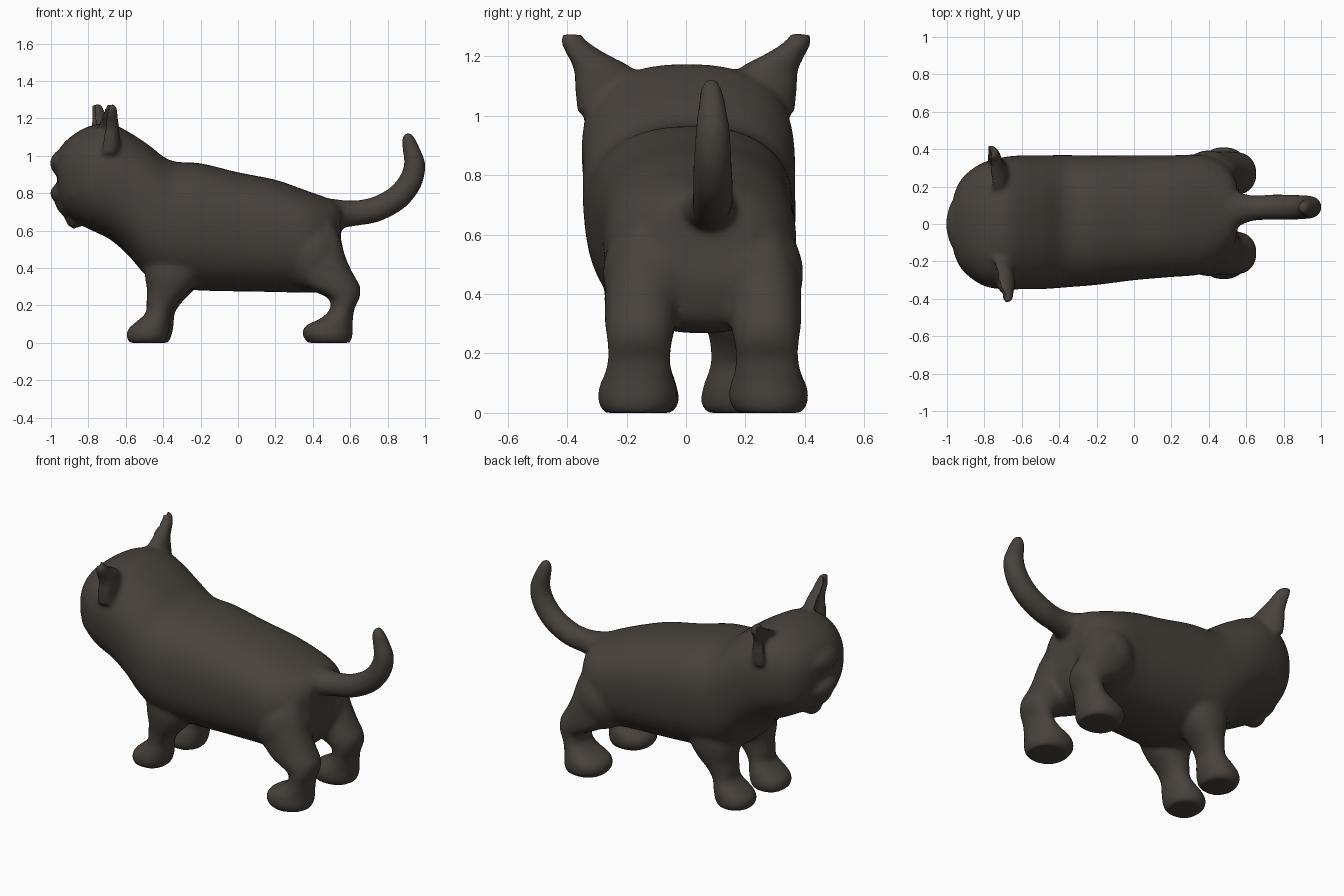
import bpy, bmesh, math
from mathutils import Vector, Matrix

N = 48  # points per ring
bm = bmesh.new()


def catmull(p, steps=5):
    """Smooth a list of equal-length number rows."""
    out = []
    for i in range(len(p) - 1):
        a, b, c, d = p[max(i - 1, 0)], p[i], p[i + 1], p[min(i + 2, len(p) - 1)]
        for s in range(steps):
            t = s / steps
            out.append([0.5 * (2 * q + (r - o) * t + (2 * o - 5 * q + 4 * r - w) * t * t
                               + (3 * q - o - 3 * r + w) * t ** 3)
                        for o, q, r, w in zip(a, b, c, d)])
    return out + [list(p[-1])]


def loft(rings, power=2.0, egg=0.0, dent=0.0):
    """Closed skin over rings (centre, axis U, axis V); egg widens the +V side, dent hollows the -V side."""
    rows = catmull([[*c, *u, *v] for c, u, v in rings])
    loops = []
    for r in rows:
        c, u, v = Vector(r[0:3]), Vector(r[3:6]), Vector(r[6:9])
        loop = []
        for k in range(N):
            a = 2 * math.pi * k / N
            ca, sa = math.cos(a), math.sin(a)
            x = math.copysign(abs(ca) ** (2 / power), ca) * (1 + egg * sa)
            y = math.copysign(abs(sa) ** (2 / power), sa)
            if sa < 0:
                y *= 1 - dent * sa * sa
            loop.append(bm.verts.new(c + u * x + v * y))
        loops.append(loop)
    for A, B in zip(loops, loops[1:]):
        for k in range(N):
            j = (k + 1) % N
            bm.faces.new((A[k], A[j], B[j], B[k]))
    bm.faces.new(loops[0])
    bm.faces.new(loops[-1])


def blob(c, r, tilt=0):
    m = Matrix.Translation(c) @ Matrix.Rotation(tilt, 4, 'Y') @ Matrix.Diagonal((*r, 1))
    bmesh.ops.create_uvsphere(bm, u_segments=32, v_segments=20, radius=1, matrix=m)


# Head and torso: x, bottom, top, centre y, half width
torso = [(-.965, .78, 1.02, .0, .15), (-.93, .70, 1.07, .0, .23), (-.87, .65, 1.12, .0, .29),
         (-.79, .605, 1.16, .0, .335), (-.68, .55, 1.172, .005, .355), (-.58, .46, 1.125, .01, .357),
         (-.48, .35, 1.06, .01, .357), (-.36, .295, .975, .015, .353), (-.2, .28, .96, .02, .345),
         (0, .275, .912, .033, .333), (.2, .272, .872, .042, .325), (.35, .268, .82, .05, .32),
         (.44, .275, .788, .06, .29), (.51, .32, .762, .07, .23), (.55, .43, .735, .075, .15)]
loft([((x, y, (b + t) / 2), (0, w, 0), (0, 0, (t - b) / 2)) for x, b, t, y, w in torso], 2.4, .06)

# Muzzle, jaw, chin tuft and jowls
blob((-.86, 0, .96), (.145, .20, .10))
blob((-.87, 0, .80), (.135, .18, .075))
blob((-.875, 0, .74), (.105, .14, .08), .3)
blob((-.875, 0, .67), (.05, .07, .06))
for s in (-1, 1):
    blob((-.85, s * .17, .82), (.08, .11, .10))

# Haunches
blob((.40, .215, .47), (.165, .18, .20))
blob((.40, -.10, .47), (.165, .18, .20))

# Legs: z, front x, rear x, half width
hind = [(0, .375, .60, .11), (.04, .345, .612, .133), (.09, .36, .612, .13), (.13, .44, .615, .115),
        (.18, .492, .622, .105), (.235, .485, .648, .108), (.27, .42, .655, .115),
        (.31, .35, .65, .12), (.38, .30, .61, .122), (.46, .27, .575, .12), (.56, .27, .545, .10),
        (.66, .30, .50, .06)]
fore = [(0, -.575, -.385, .10), (.03, -.588, -.37, .12), (.07, -.582, -.36, .12),
        (.11, -.54, -.355, .11), (.16, -.485, -.35, .095), (.22, -.482, -.31, .097),
        (.28, -.478, -.25, .11), (.36, -.49, -.20, .125), (.46, -.49, -.20, .12)]
for rows, y, y_top, dx in ((hind, .28, .255, 0), (hind, -.165, -.14, 0),
                           (fore, .17, .19, .012), (fore, -.145, -.15, -.008)):
    zmax = rows[-1][0]
    loft([((dx + (a + b) / 2, y + (y_top - y) * z / zmax, z), ((b - a) / 2, 0, 0), (0, w, 0))
          for z, a, b, w in rows], 2.2)

# Tail: x, y, z, radius, heading in degrees
tail = [(.40, .07, .66, .11, 0), (.50, .075, .685, .085, 0), (.57, .08, .69, .073, 3),
        (.64, .085, .695, .068, 6), (.74, .09, .715, .068, 18), (.85, .09, .775, .067, 38),
        (.92, .09, .86, .064, 62), (.945, .09, .95, .058, 88), (.927, .088, 1.03, .047, 105),
        (.908, .085, 1.09, .036, 112), (.90, .085, 1.12, .02, 115)]
loft([((x, y, z), (0, r * (1.5 if x < .52 else 1.2 if x < .6 else 1), 0),
       (-r * math.sin(math.radians(h)), 0, r * math.cos(math.radians(h))))
      for x, y, z, r, h in tail])

# Ears, hollow in front and leaning outwards; the head is turned a little so the two differ in x
for s, base_x, tip_x in ((1, -.735, -.765), (-1, -.725, -.69)):
    ear = [(.0, .235, 1.02, .13, .085), (.3, .26, 1.11, .115, .075), (.55, .285, 1.16, .092, .065),
           (.75, .335, 1.205, .063, .055), (.92, .375, 1.245, .045, .047), (1, .387, 1.277, .033, .032)]
    loft([((base_x + (tip_x - base_x) * t, s * y, z), (-.15 * w if s > 0 else .25 * w, s * w, -.1 * w),
           (d, 0, 0)) for t, y, z, w, d in ear], 2.2, 0, 1.15)

# Merge all parts into one smooth coat
bmesh.ops.recalc_face_normals(bm, faces=bm.faces)
mesh = bpy.data.meshes.new("cat_body")
bm.to_mesh(mesh)
bm.free()
cat = bpy.data.objects.new("cat_body", mesh)
bpy.context.collection.objects.link(cat)
fur = bpy.data.materials.new("dark brown fur")
fur.diffuse_color = (0.064, 0.054, 0.045, 1)
mesh.materials.append(fur)
rm = cat.modifiers.new("merge", 'REMESH')
rm.mode = 'VOXEL'
rm.voxel_size = 0.013
rm.use_smooth_shade = True
sm = cat.modifiers.new("soften", 'SMOOTH')
sm.factor = 0.5
sm.iterations = 11
